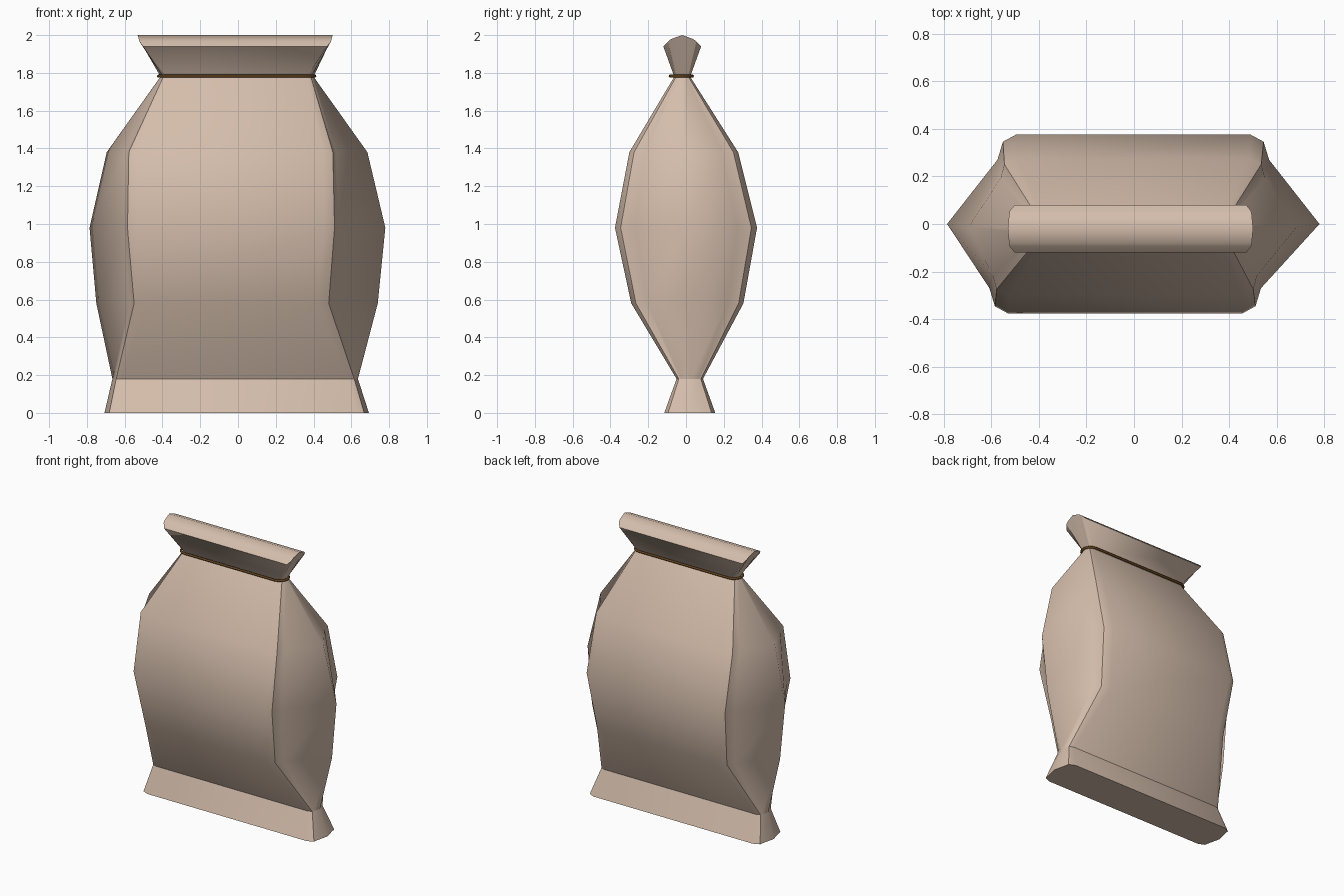
import bpy, bmesh, math

cube = bpy.data.objects.get("Cube")
if cube:
    bpy.data.objects.remove(cube, do_unlink=True)


def material(name, rgb):
    m = bpy.data.materials.new(name)
    m.use_nodes = True
    m.diffuse_color = (*rgb, 1)
    m.node_tree.nodes["Principled BSDF"].inputs["Base Color"].default_value = (*rgb, 1)
    return m


def add_object(name, bm, mat):
    mesh = bpy.data.meshes.new(name)
    bm.to_mesh(mesh)
    bm.free()
    mesh.materials.append(mat)
    ob = bpy.data.objects.new(name, mesh)
    bpy.context.collection.objects.link(ob)
    return ob


burlap = material("burlap tan", (0.66, 0.51, 0.41))
twine = material("dark brown twine", (0.13, 0.055, 0.012))

# Sack levels: height, y centre, half depth, x centre, tip x, crease x,
# flat inset, bevel depth, front skew
LEVELS = [
    (0.00, 0.02, 0.135, -0.007, 0.70, 0.675, 0.045, 0.02, 0.0),
    (0.18, 0.02, 0.07, -0.015, 0.65, 0.63, 0.03, 0.012, 0.0),
    (0.58, 0.007, 0.297, -0.005, 0.745, 0.515, 0.06, 0.025, -0.03),
    (0.98, 0.0, 0.376, -0.003, 0.783, 0.548, 0.055, 0.03, -0.034),
    (1.38, -0.012, 0.288, -0.005, 0.69, 0.54, 0.05, 0.025, -0.033),
    (1.78, -0.02, 0.042, -0.005, 0.405, 0.39, 0.02, 0.01, 0.0),
    (1.94, -0.02, 0.10, -0.015, 0.515, 0.507, 0.02, 0.025, 0.0),
]
TOP = len(LEVELS) - 1
CREASES = (2, 6, 9, 13)


def ring_points(level):
    """Closed outline: flat front and back, bevels, creases and pointed sides."""
    z, yc, hy, cx, tip, crease, inset, bevel, skew = level
    yr = hy - bevel
    quarter = [(crease - inset, hy), (crease, yr),
               (crease + (tip - crease) * 0.09 + 0.002, yr * 0.78)]
    front, back = cx + skew, cx
    pts = [(front - quarter[0][0], -hy)]
    pts += [(front + x, -y) for x, y in quarter]
    pts += [(cx + tip, 0)]
    pts += [(back + x, y) for x, y in reversed(quarter)]
    pts += [(back - x, y) for x, y in quarter]
    pts += [(cx - tip, 0)]
    pts += [(front - x, -y) for x, y in reversed(quarter[1:])]
    return [(x, y + yc, z) for x, y in pts]


# Sack body with flared, domed top
bm = bmesh.new()
rings = []
for i, level in enumerate(LEVELS):
    pts = ring_points(level)
    if i == TOP:
        pts = [(x * (1 + 0.3 * (2 - z0 - 0.06 * ((y - level[1]) / level[2]) ** 2) * 0.1), y,
                2 - 0.06 * ((y - level[1]) / level[2]) ** 2)
               for x, y, z0 in pts]
    rings.append([bm.verts.new(p) for p in pts])
n = len(rings[0])

for low, high in zip(rings, rings[1:]):
    for i in range(n):
        j = (i + 1) % n
        bm.faces.new((low[i], low[j], high[j], high[i]))
# Strips close the base and the domed top
for k in range(n // 2 - 1):
    strip = (-k % n, k + 1, k + 2, -k - 1)
    bm.faces.new([rings[TOP][i] for i in strip])
    bm.faces.new([rings[0][i] for i in reversed(strip)])

for f in bm.faces:
    f.smooth = True
# Sharp edges along the base, seam, neck, rim and the four side creases
sharp_lines = [rings[i] for i in (0, 1, 5, TOP)]
for ring in sharp_lines:
    for i in range(n):
        bm.edges.get((ring[i], ring[(i + 1) % n])).smooth = False
for c in CREASES:
    for low, high in zip(rings, rings[1:]):
        bm.edges.get((low[c], high[c])).smooth = False
add_object("sack", bm, burlap)

# Twine tied round the neck: a thin tube along a rounded loop
bm = bmesh.new()
HALF, R, TUBE, STEPS, SIDES = 0.355, 0.059, 0.008, 8, 8
path = []
for side in (1, -1):
    for s in range(STEPS + 1):
        a = math.pi * (s / STEPS - 0.5) + (0 if side > 0 else math.pi)
        path.append((side * HALF, math.cos(a), math.sin(a)))
loops = []
for ox, c, s in path:
    loop = []
    for k in range(SIDES):
        t = 2 * math.pi * k / SIDES
        r = R + TUBE * math.cos(t)
        loop.append(bm.verts.new((ox + r * c - 0.007, r * s - 0.025, 1.783 + TUBE * math.sin(t))))
    loops.append(loop)
for i, a in enumerate(loops):
    b = loops[(i + 1) % len(loops)]
    for k in range(SIDES):
        m = (k + 1) % SIDES
        bm.faces.new((a[k], b[k], b[m], a[m])).smooth = True
add_object("neck_tie", bm, twine)
